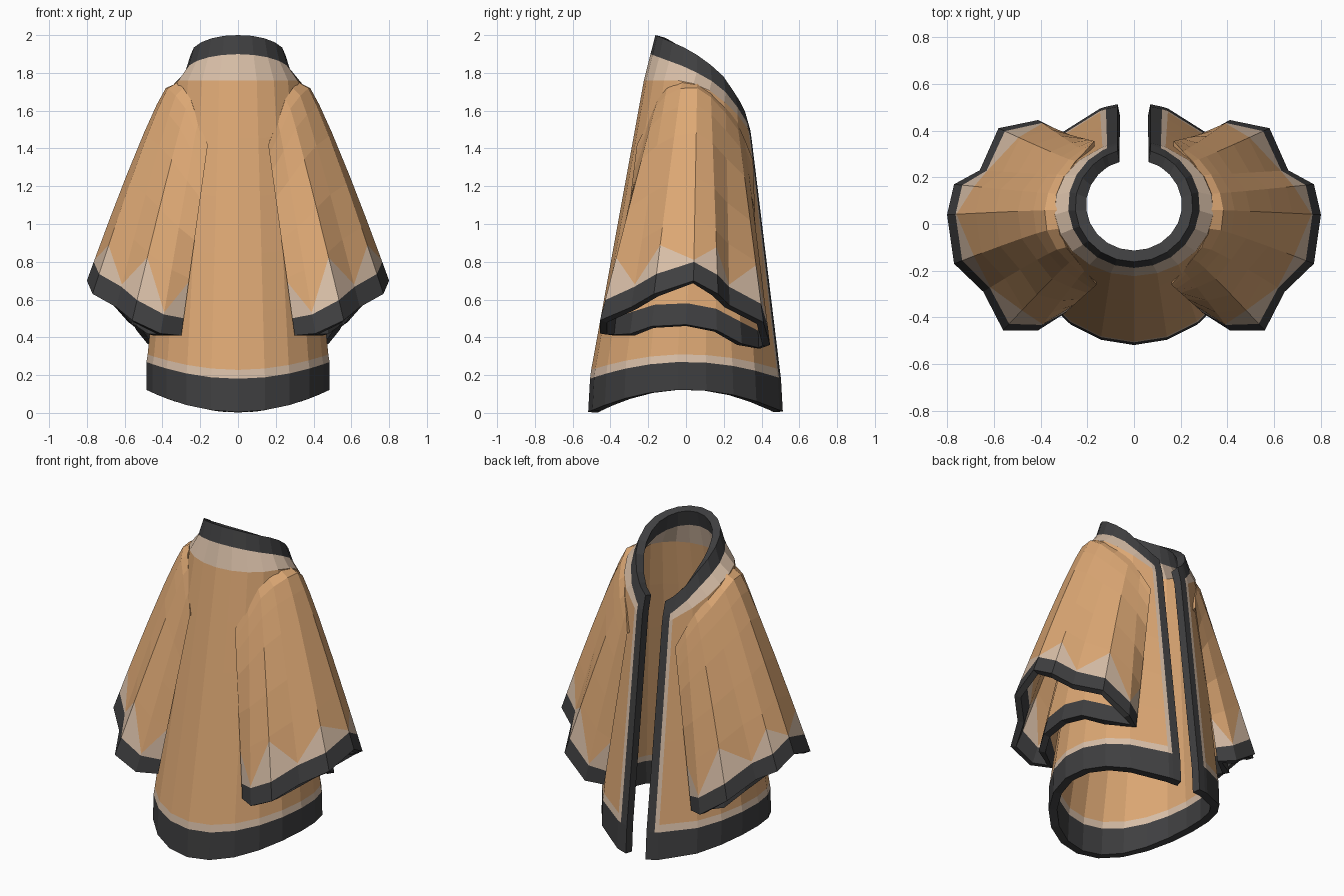
import bpy
import math
from mathutils import Vector

cube = bpy.data.objects.get("Cube")
if cube:
    bpy.data.objects.remove(cube)


def make_material(name, color):
    mat = bpy.data.materials.new(name)
    mat.use_nodes = True
    mat.diffuse_color = (*color, 1)
    mat.node_tree.nodes["Principled BSDF"].inputs["Base Color"].default_value = (*color, 1)
    return mat


MATERIALS = [
    make_material("tan cloth", (0.72, 0.39, 0.175)),
    make_material("pale lining", (0.69, 0.52, 0.39)),
    make_material("dark trim", (0.05, 0.05, 0.052)),
]
CLOTH, PALE, DARK = range(3)


def interpolate(profile, t):
    """Piecewise linear lookup in a list of (t, value) pairs."""
    if t <= profile[0][0]:
        return profile[0][1]
    for (a, u), (b, v) in zip(profile, profile[1:]):
        if t <= b:
            return u + (v - u) * (t - a) / (b - a)
    return profile[-1][1]


def cloth_sheet(name, rows, color_of, closed=False, flip=False, thickness=0.05):
    """Skin a grid of points given from top to bottom, then thicken it inward."""
    count = len(rows[0])
    faces, colors = [], []
    for r in range(len(rows) - 1):
        for c in range(count if closed else count - 1):
            d = (c + 1) % count
            face = [r * count + c, (r + 1) * count + c, (r + 1) * count + d, r * count + d]
            faces.append(face[::-1] if flip else face)
            colors.append(color_of(r, c))
    mesh = bpy.data.meshes.new(name)
    mesh.from_pydata([p for row in rows for p in row], [], faces)
    for mat in MATERIALS:
        mesh.materials.append(mat)
    for poly, color in zip(mesh.polygons, colors):
        poly.material_index = color
    obj = bpy.data.objects.new(name, mesh)
    bpy.context.collection.objects.link(obj)
    solid = obj.modifiers.new("cloth thickness", "SOLIDIFY")
    solid.thickness = thickness
    solid.offset = -1
    return obj


# Robe body: elliptical rows, open along a straight slit at +y
ANGLES = [math.radians(a) for a in range(0, 139, 17)]


def body_row(cy, rx, ry, height, borders):
    half = [(rx * math.sin(a), cy - ry * math.cos(a)) for a in ANGLES]
    half += [(x, cy + ry * math.sqrt(1 - (x / rx) ** 2)) for x in borders]
    full = [(-x, y) for x, y in reversed(half[1:])] + half
    return [Vector((x, y, height(y))) for x, y in full]


def sloped(profile):
    return lambda y: interpolate(profile, y)


def hem(edge, rise):
    return lambda y: edge + rise * (1 - (y / 0.51) ** 2)


NECK_BORDERS = (0.135, 0.115, 0.07)
HEM_BORDERS = (0.145, 0.12, 0.07)
collar_top = sloped([(-0.16, 2.0), (0, 1.93), (0.1, 1.87), (0.2, 1.78), (0.28, 1.66), (0.33, 1.56)])
collar_low = sloped([(-0.19, 1.9), (0, 1.83), (0.12, 1.77), (0.22, 1.69), (0.3, 1.58), (0.35, 1.48)])
yoke_low = sloped([(-0.22, 1.76), (0, 1.76), (0.12, 1.71), (0.25, 1.61), (0.33, 1.5), (0.36, 1.42)])

yoke = body_row(0.065, 0.34, 0.288, yoke_low, NECK_BORDERS)
skirt = body_row(0, 0.48, 0.502, hem(0.225, 0.085), HEM_BORDERS)
body_rows = [
    body_row(0.08, 0.252, 0.242, collar_top, NECK_BORDERS),
    body_row(0.08, 0.282, 0.268, collar_low, NECK_BORDERS),
    yoke,
]
body_rows += [[a.lerp(b, k / 5) for a, b in zip(yoke, skirt)] for k in range(1, 5)]
body_rows += [
    skirt,
    body_row(0, 0.487, 0.508, hem(0.18, 0.09), HEM_BORDERS),
    body_row(0, 0.487, 0.518, hem(0.008, 0.115), HEM_BORDERS),
]
LAST_ROW = len(body_rows) - 2
LAST_COLUMN = len(yoke) - 2


def body_color(r, c):
    from_slit = min(c, LAST_COLUMN - c)
    if from_slit == 0 or r in (0, LAST_ROW):
        return DARK
    if from_slit == 1 or r in (1, LAST_ROW - 1):
        return PALE
    return CLOTH


cloth_sheet("robe_body", body_rows, body_color)

# Sleeves: pleated tubes lofted from the shoulder to a drooping cuff
CUFF = [
    (0.30, -0.385, 0.41), (0.41, -0.455, 0.42), (0.56, -0.455, 0.49), (0.645, -0.29, 0.56),
    (0.77, -0.17, 0.63), (0.80, 0.04, 0.70), (0.77, 0.17, 0.63), (0.66, 0.23, 0.57),
    (0.58, 0.41, 0.48), (0.41, 0.445, 0.36), (0.31, 0.39, 0.34),
    (0.45, 0.27, 0.36), (0.50, 0.15, 0.43), (0.515, 0.0, 0.46), (0.50, -0.17, 0.45), (0.45, -0.27, 0.41),
]
SHOULDER = [
    (0.16, -0.26, 1.42), (0.21, -0.20, 1.54), (0.25, -0.15, 1.66), (0.29, -0.10, 1.72),
    (0.32, -0.02, 1.75), (0.325, 0.06, 1.745), (0.315, 0.13, 1.70), (0.29, 0.21, 1.62),
    (0.25, 0.27, 1.54), (0.21, 0.31, 1.45), (0.17, 0.355, 1.34),
    (0.29, 0.21, 1.34), (0.32, 0.13, 1.38), (0.34, 0.05, 1.40), (0.32, -0.05, 1.40), (0.28, -0.14, 1.40),
]
OUTER = 11          # number of loop points on the outside of the sleeve
FRACTIONS = (0, 0.05, 0.14, 0.28, 0.5, 0.7)


def sleeve_point(i, v, side):
    """Point on pleat line i at fraction v, bowed outward near the shoulder."""
    p = Vector(SHOULDER[i]).lerp(Vector(CUFF[i]), v)
    if i < OUTER:
        weight = math.sin(math.pi * i / (OUTER - 1)) ** 2
        p += Vector((0.075, 0, 0.06)) * weight * v ** 0.25 * (1 - v)
    p.x *= side
    return p


def trim_start(i):
    return 0.91 if i < OUTER else 0.88


def zigzag(i):
    peak = 0.13 if i in (4, 6) else 0.19
    return trim_start(i) - (peak if i < OUTER and i % 2 == 0 else 0.01)


def sleeve_color(r, c):
    if r == len(FRACTIONS) + 1:
        return DARK
    if r == len(FRACTIONS) and c < OUTER - 1:
        return PALE
    return CLOTH


for side, name in ((1, "left_sleeve"), (-1, "right_sleeve")):
    loop = range(len(CUFF))
    rows = [[sleeve_point(i, v, side) for i in loop] for v in FRACTIONS]
    rows.append([sleeve_point(i, zigzag(i), side) for i in loop])
    rows.append([sleeve_point(i, trim_start(i), side) for i in loop])
    rows.append([sleeve_point(i, 1, side) for i in loop])
    cloth_sheet(name, rows, sleeve_color, closed=True, flip=side < 0, thickness=0.04)
